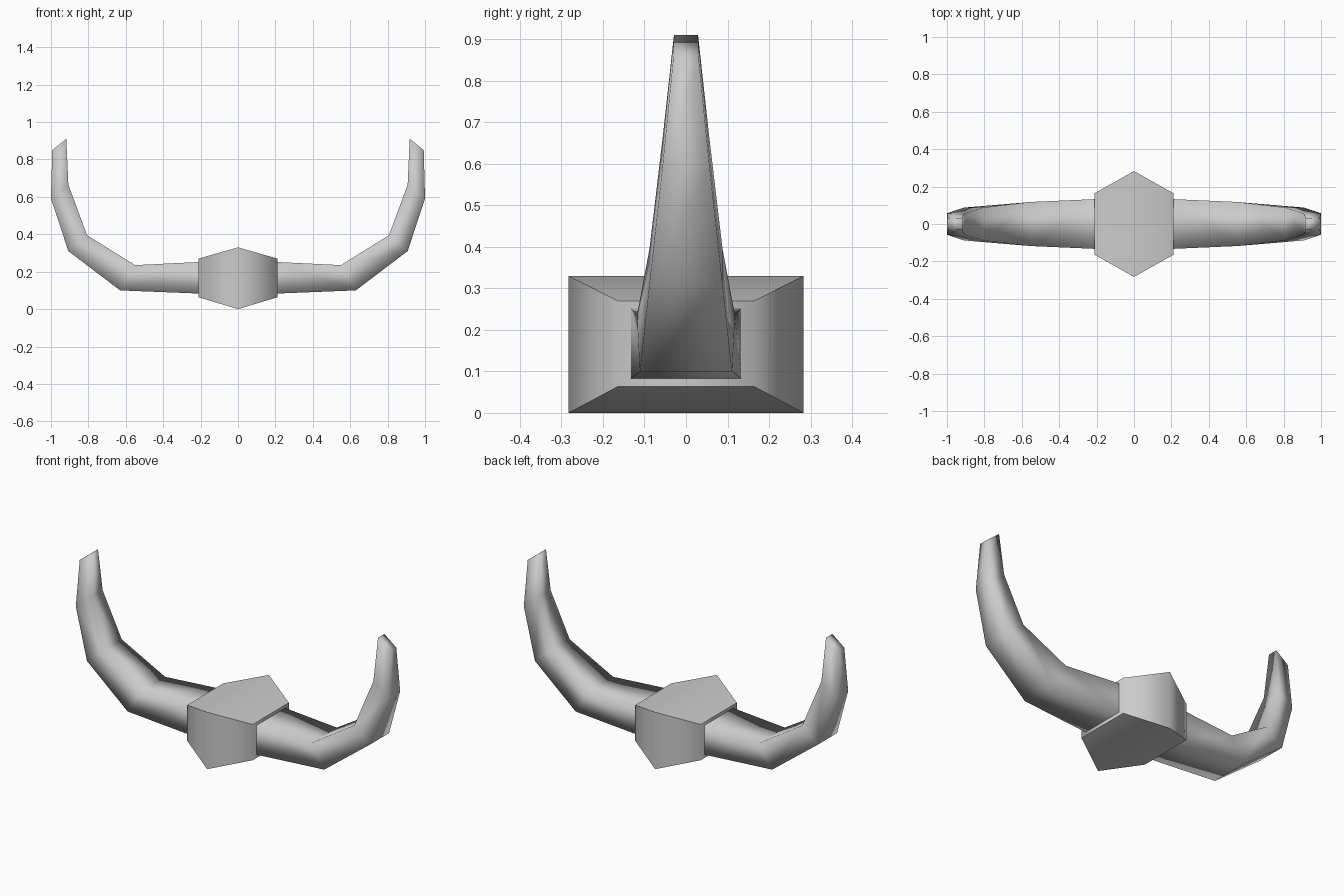
import bpy
import bmesh
import math

old = bpy.data.objects.get("Cube")
if old:
    bpy.data.objects.remove(old, do_unlink=True)

GREY = (0.6, 0.6, 0.6, 1)
mat = bpy.data.materials.new("plain grey")
mat.use_nodes = True
mat.diffuse_color = GREY
mat.node_tree.nodes["Principled BSDF"].inputs["Base Color"].default_value = GREY


def loft(name, rings, cap_start, cap_end):
    """Skin a row of four-cornered rings into one object."""
    bm = bmesh.new()
    rows = [[bm.verts.new(p) for p in ring] for ring in rings]
    for a, b in zip(rows, rows[1:]):
        for i in range(4):
            j = (i + 1) % 4
            bm.faces.new((a[i], a[j], b[j], b[i]))
    if cap_start:
        bm.faces.new(rows[0])
    if cap_end:
        bm.faces.new(rows[-1])
    bmesh.ops.recalc_face_normals(bm, faces=bm.faces)
    mesh = bpy.data.meshes.new(name)
    bm.to_mesh(mesh)
    bm.free()
    mesh.materials.append(mat)
    mesh.shade_smooth()
    obj = bpy.data.objects.new(name, mesh)
    bpy.context.collection.objects.link(obj)
    return obj


# Centre block: a wide middle section tapering to both sides
def block_ring(x, depth, low, high):
    return [(x, -depth, low), (x, depth, low), (x, depth, high), (x, -depth, high)]


side = (0.165, 0.063, 0.27)
block = loft("centre_block", [block_ring(-0.21, *side),
                              block_ring(0, 0.283, 0, 0.33),
                              block_ring(0.21, *side)], True, True)
bpy.ops.object.select_all(action="DESELECT")
block.select_set(True)
bpy.context.view_layer.objects.active = block
bpy.ops.object.shade_smooth_by_angle(angle=math.radians(65))

# Horns: outer edge (x, z, half depth) paired with inner edge
outer = [(0.205, 0.083, 0.133), (0.63, 0.10, 0.111), (0.907, 0.31, 0.088),
         (1.0, 0.59, 0.057), (0.993, 0.85, 0.031)]
inner = [(0.205, 0.252, 0.133), (0.55, 0.235, 0.118), (0.807, 0.395, 0.088),
         (0.907, 0.665, 0.056), (0.918, 0.91, 0.029)]
for name, s in (("left_horn", 1), ("right_horn", -1)):
    rings = [[(s * ox, -od, oz), (s * ox, od, oz), (s * ix, idp, iz), (s * ix, -idp, iz)]
             for (ox, oz, od), (ix, iz, idp) in zip(outer, inner)]
    loft(name, rings, False, True)
